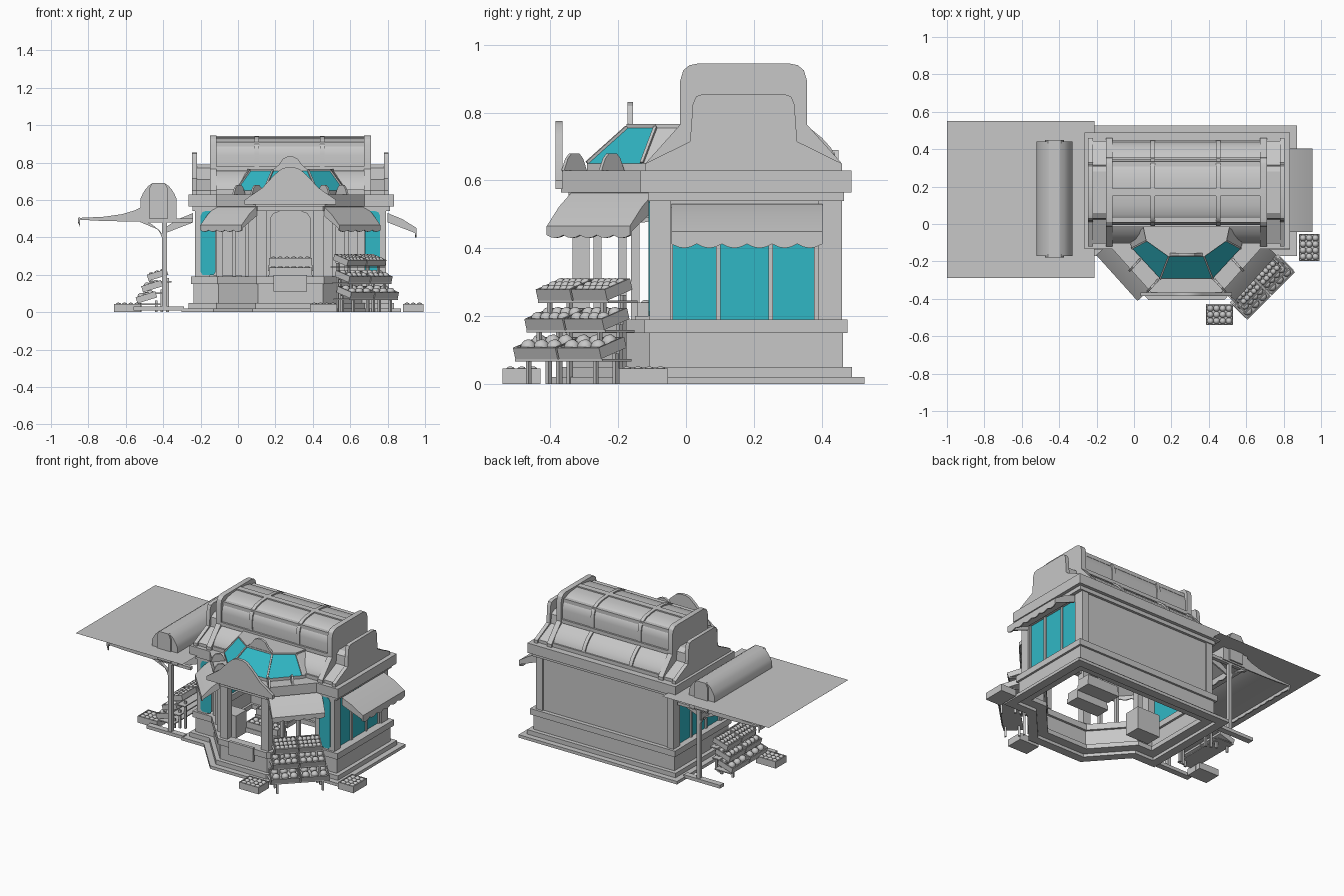
import bpy, bmesh, math
from mathutils import Matrix, Vector

if "Cube" in bpy.data.objects:
    bpy.data.objects.remove(bpy.data.objects["Cube"])


def material(name, color):
    m = bpy.data.materials.new(name)
    m.use_nodes = True
    m.diffuse_color = (*color, 1)
    m.node_tree.nodes["Principled BSDF"].inputs["Base Color"].default_value = (*color, 1)
    return m


GREY = material("plain grey", (0.57, 0.57, 0.57))
TEAL = material("teal glass", (0.03, 0.476, 0.56))
MID = 0.28       # x of the shop's centre line
ROOF_Y = 0.17    # y of the roof ridge


def finish(name, bm, mat=GREY, at=None, smooth=28):
    bmesh.ops.recalc_face_normals(bm, faces=bm.faces)
    me = bpy.data.meshes.new(name)
    bm.to_mesh(me)
    bm.free()
    me.materials.append(mat)
    for f in me.polygons:
        f.use_smooth = True
    me.set_sharp_from_angle(angle=math.radians(smooth))
    ob = bpy.data.objects.new(name, me)
    bpy.context.collection.objects.link(ob)
    if at is not None:
        ob.matrix_world = at
    return ob


def prism(name, pts, lo, hi, axis="z", mat=GREY, at=None):
    """Extrude a flat outline between two values of one axis."""
    place = {"x": lambda a, b, c: (c, a, b), "y": lambda a, b, c: (a, c, b),
             "z": lambda a, b, c: (a, b, c)}[axis]
    bm = bmesh.new()
    face = bm.faces.new([bm.verts.new(place(a, b, lo)) for a, b in pts])
    new = bmesh.ops.extrude_face_region(bm, geom=[face])["geom"]
    move = Vector(place(0, 0, hi - lo))
    bmesh.ops.translate(bm, vec=move, verts=[g for g in new if isinstance(g, bmesh.types.BMVert)])
    return finish(name, bm, mat, at)


def box(name, x, y, z, mat=GREY, at=None):
    return prism(name, [(x[0], y[0]), (x[1], y[0]), (x[1], y[1]), (x[0], y[1])], *z, mat=mat, at=at)


def frame(x, y, angle=0, z=0):
    return Matrix.Translation((x, y, z)) @ Matrix.Rotation(math.radians(angle), 4, "Z")


def flip(pts, c):
    """Complete a half outline, given as distance from c and height."""
    return [(c + a, b) for a, b in pts] + [(c - a, b) for a, b in reversed(pts)]


# Shop plan with an angled front bay
PLAN = [(-.23, .455), (-.23, -.1), (-.1, -.1), (.11, -.335), (.45, -.335), (.66, -.1), (.8, -.1), (.8, .455)]


def offset(d):
    out = []
    for i, p in enumerate(PLAN):
        a, b, c = Vector(PLAN[i - 1]), Vector(p), Vector(PLAN[(i + 1) % len(PLAN)])
        e, f = (b - a).normalized(), (c - b).normalized()
        n, m = Vector((e.y, -e.x)), Vector((f.y, -f.x))
        out.append(tuple(b + (n + m) * d / (1 + n.dot(m))))
    return out


def ring(name, outer, inner, z0, z1):
    bm = bmesh.new()
    rows = [[bm.verts.new((*p, z)) for p in offset(d)]
            for d, z in ((outer, z0), (outer, z1), (inner, z1), (inner, z0))]
    n = len(PLAN)
    for r in range(4):
        a, b = rows[r], rows[(r + 1) % 4]
        for i in range(n):
            j = (i + 1) % n
            bm.faces.new((a[i], a[j], b[j], b[i]))
    return finish(name, bm)


ring("base_slab", .072, .015, 0, .02)
ring("base_step", .035, -.045, .02, .05)
ring("base_wall", .008, -.03, .05, .15)
ring("base_band", .022, -.045, .15, .19)
prism("roof_slab", offset(.034), .565, .63)
ring("roof_lip", .012, -.03, .54, .565)

# Walls, corner piers and bay posts
box("back_wall", (-.22, .78), (.42, .45), (.19, .565))
for side in (-1, 1):
    def sx(a, b):
        return sorted((MID + side * a, MID + side * b))
    box("side_pier_front", sx(.43, .51), (-.108, -.045), (.19, .565))
    box("side_pier_back", sx(.46, .51), (.39, .46), (.19, .565))
    box("side_wall_top", sx(.48, .505), (-.05, .4), (.52, .565))
    box("side_window", sx(.48, .49), (-.05, .39), (.19, .52), TEAL)
    for y in (-.045, .095, .25, .385):
        box("side_mullion", sx(.485, .5), (y - .007, y + .007), (.19, .52))
    # Narrow front window with a rounded head
    box("front_pier_inner", sx(.36, .395), (-.1, -.06), (.19, .565))
    prism("front_window", flip([(.03, .2), (.04, .215), (.04, .515), (.03, .535), (.015, .54)],
                               MID + side * .44), -.111, -.107, "y", TEAL)
    # Bay posts and the slim mullions of the open diagonal sides
    box("bay_post", sx(.125, .18), (-.335, -.285), (.19, .565))
    for t in (.3, .62):
        box("bay_mullion", sx(.17 + .21 * t - .01, .17 + .21 * t + .01),
            (-.33 + .23 * t - .012, -.33 + .23 * t + .012), (.19, .565))

# Sign plate, back wall arch and counters in the bay
box("front_sign", (MID - .09, MID + .09), (-.372, -.353), (.11, .2))
prism("wall_arch", flip([(.11, .2), (.11, .5), (.09, .53), (.06, .54)], MID), .405, .42, "y")
box("front_counter", (.16, .4), (-.15, -.05), (.17, .2))
box("rear_counter", (.16, .4), (-.05, .05), (.22, .25))
box("inner_chest", (-.15, .02), (-.05, .06), (.05, .2))


def awning(name, x, y, angle, width, reach, top, low, drop, scallops):
    at = frame(x, y, angle)
    w = width / 2
    prism(name, [(0, top), (reach * .5, (top + low) / 2 + .008), (reach, low), (reach, low - .012), (0, top - .025)],
          -w, w, "y", at=at)
    edge = [(-w, low)]
    for i in range(scallops):
        for k in range(5):
            u = (i + k / 4) / scallops
            edge.append((-w + width * u, low - drop * (.75 + .25 * math.sin(math.pi * k / 4))))
    prism(name + "_valance", edge + [(w, low)], reach - .008, reach, "x", at=at)
    for s in (-w, w - .01):
        prism(name + "_side", [(0, top), (reach, low), (reach, low - drop * .6), (0, top - .05)],
              s, s + .01, "y", at=at)


awning("side_awning_left", .8, .18, 0, .445, .155, .53, .45, .05, 6)
awning("side_awning_right", -.24, .18, 180, .445, .155, .53, .45, .05, 6)
awning("bay_awning_left", .57, -.215, -42, .33, .11, .565, .465, .035, 5)
awning("bay_awning_right", -.01, -.215, 222, .33, .11, .565, .465, .035, 5)

# Gable sign plate and the crest behind it
prism("gable_plate", flip([(.245, .575), (.245, .6), (.15, .665), (.085, .735), (.05, .765), (.02, .775)], MID),
      -.385, -.365, "y")
prism("roof_crest", flip([(.1, .755), (.06, .79), (.04, .82), (.015, .832)], MID), -.172, -.156, "y")
for side in (-1, 1):
    for t in (0, .48):
        prism("eave_block", [(-.045, .63), (.045, .63), (.03, .665), (.015, .68), (-.015, .68), (-.03, .665)],
              -.006, .006, "y", at=frame(MID + side * (.18 + .2 * t), -.33 + .23 * t, -side * 48 + 90 + side * 90))

# Faceted skylight over the bay, glazed between grey ribs
LOW = flip([(.31, -.08), (.29, -.13), (.14, -.292)], MID)
HIGH = flip([(.23, -.02), (.215, -.09), (.095, -.175)], MID)
prism("skylight_curb", LOW + [(MID - .31, .05), (MID + .31, .05)], .63, .65)
bm = bmesh.new()
lo = [bm.verts.new((*p, .65)) for p in LOW]
hi = [bm.verts.new((*p, .755)) for p in HIGH]
for i in range(5):
    bm.faces.new((lo[i], lo[i + 1], hi[i + 1], hi[i]))
skylight = finish("skylight", bm, TEAL, smooth=5)
skylight.data.materials.append(GREY)
for i, f in enumerate(skylight.data.polygons):
    f.material_index = 1 if i in (0, 4) else 0
prism("skylight_cap", HIGH + [(MID - .23, .05), (MID + .23, .05)], .752, .766)
for i in range(1, 5):
    a, b = Vector((*LOW[i], .652)), Vector((*HIGH[i], .757))
    rib = (b - a).to_track_quat("Z", "Y").to_matrix().to_4x4()
    box("skylight_rib", (-.005, .005), (-.005, .005), (0, (b - a).length), at=Matrix.Translation(a) @ rib)

# Long vaulted roof with raised ribs and stepped ends
VAULT = [(.272, .63), (.268, .655), (.252, .688), (.225, .718), (.195, .742), (.172, .755), (.175, .84), (.168, .875),
         (.15, .903), (.12, .92), (.07, .93), (.02, .933)]
RIB = [(a + .006, b + .008) for a, b in VAULT]
prism("roof_vault", flip(VAULT, ROOF_Y), -.14, .7, "x")
for x in (.1, .45):
    prism("roof_rib", flip(RIB, ROOF_Y), x - .012, x + .012, "x")
box("ridge_rail", (-.14, .7), (ROOF_Y - .02, ROOF_Y + .02), (.92, .941))
for s in (-1, 1):
    for d, z in ((.172, .77), (.15, .9), (.265, .645)):
        box("roof_rail", (-.14, .7), (ROOF_Y + s * d - .013, ROOF_Y + s * d + .013), (z - .014, z + .01))
END = [(.29, .63), (.29, .65), (.187, .765), (.187, .895), (.178, .925), (.16, .94), (.135, .945)]
CAP = [(.29, .63), (.29, .65), (.158, .715), (.15, .825), (.14, .848), (.12, .855)]
STEP = [(.275, .63), (.275, .65), (.145, .71), (.14, .77), (.11, .79)]
for s in (-1, 1):
    for name, shape, a, b in (("roof_end", END, .395, .43), ("roof_step", STEP, .43, .505),
                              ("roof_end_cap", CAP, .5, .525)):
        prism(name, flip(shape, ROOF_Y), *sorted((MID + s * a, MID + s * b)), "x")


def crate(name, at, w, d, h, radius, cols, rows):
    """Open crate of round produce: x is depth, y is width."""
    t = .006
    box(name, (-d / 2, d / 2), (-w / 2, w / 2), (0, h * .6), at=at)
    for s in (-1, 1):
        box(name + "_end", (-d / 2, d / 2), sorted((s * w / 2, s * (w / 2 - t))), (0, h), at=at)
        box(name + "_wall", sorted((s * d / 2, s * (d / 2 - t))), (-w / 2, w / 2), (0, h), at=at)
    bm = bmesh.new()
    for i in range(cols):
        for j in range(rows):
            p = ((j + .5) / rows - .5) * (d - 2 * t), ((i + .5) / cols - .5) * (w - 2 * t), h * .75
            bmesh.ops.create_uvsphere(bm, u_segments=10, v_segments=6, radius=radius,
                                      matrix=Matrix.Translation(p))
    finish(name + "_fruit", bm, at=at, smooth=70)


# Ground crates and inner counter crates
for x, y, angle in ((.458, -.485, 90), (.937, -.125, 0), (-.59, -.06, 90)):
    crate("ground_crate", frame(x, y, angle), .145, .112, .045, .018, 4, 3)
for y, z in ((-.1, .2), (0, .25)):
    crate("counter_crate", frame(MID, y, -90, z), .23, .09, .04, .018, 6, 2)


def stand(x, y, angle, width, rise):
    """Three stepped, tilted trays on thin shelves and legs."""
    at = frame(x, y, angle)
    for k, (out, z, r, n) in enumerate(((.035, .09, .024, 7), (.005, .175, .02, 8), (-.025, .262, .016, 10))):
        w, z = width - .035 * k, z * rise
        box("stand_shelf", (out - .07, out + .05), (-w / 2, w / 2), (z - .024, z - .017), at=at)
        for s in (-1, 1):
            tilt = at @ Matrix.Translation((out, s * w / 4, z)) @ Matrix.Rotation(.3, 4, "Y")
            crate("stand_tray", tilt, w / 2 - .006, .11, .034, r, n // 2, 2 + k // 2)
            box("stand_leg", (out - .055, out - .04), sorted((s * w * .4, s * (w * .4 - .012))), (0, z), at=at)
            box("stand_front_leg", (out + .03, out + .042), sorted((s * w * .4, s * (w * .4 - .012))),
                (0 if k == 0 else z - .08 * rise, z - .015), at=at)


stand(.665, -.315, -45, .365, 1)
stand(-.45, .1, 180, .38, .7)

# Side canopy: flat sheet, curved hood with closed ends, rolled housing and posts
box("canopy_sheet", (-1, -.21), (-.29, .552), (.5748, .575))
HOOD = [(-.855, .504), (-.72, .51), (-.62, .524), (-.55, .545), (-.5, .57)]
prism("canopy_hood", HOOD + [(a, b - .008) for a, b in reversed(HOOD)], -.17, .44, "y")
for y in (-.17, .432):
    prism("hood_end", HOOD + [(-.5, .485), (-.64, .486), (-.75, .489), (-.855, .495)], y, y + .008, "y")
awning("canopy_edge", -.845, .135, 180, .61, .01, .504, .5, .025, 9)
prism("canopy_housing", flip([(.095, .49), (.095, .61), (.085, .632), (.07, .657), (.052, .677), (.03, .69)], -.425),
      -.17, .44, "y")
for y in (-.18, .43):
    prism("housing_end", flip([(.05, .5), (.05, .66), (.035, .69)], -.425), y, y + .02, "y")
BRACE = [(-.4 - .13 * (1 - math.cos(a)), .36 + .13 * math.sin(a)) for a in [i * math.pi / 12 for i in range(7)]]
for y in (-.15, .42):
    box("canopy_post", (-.405, -.38), (y - .0125, y + .0125), (.02, .5))
    prism("canopy_brace", BRACE + [(a + .016, b - .012) for a, b in reversed(BRACE)], y - .01, y + .01, "y")
    box("post_foot", (-.56, -.29), (y - .02, y + .02), (.008, .03))
    box("post_beam", (-.52, -.24), (y - .012, y + .012), (.48, .5))
